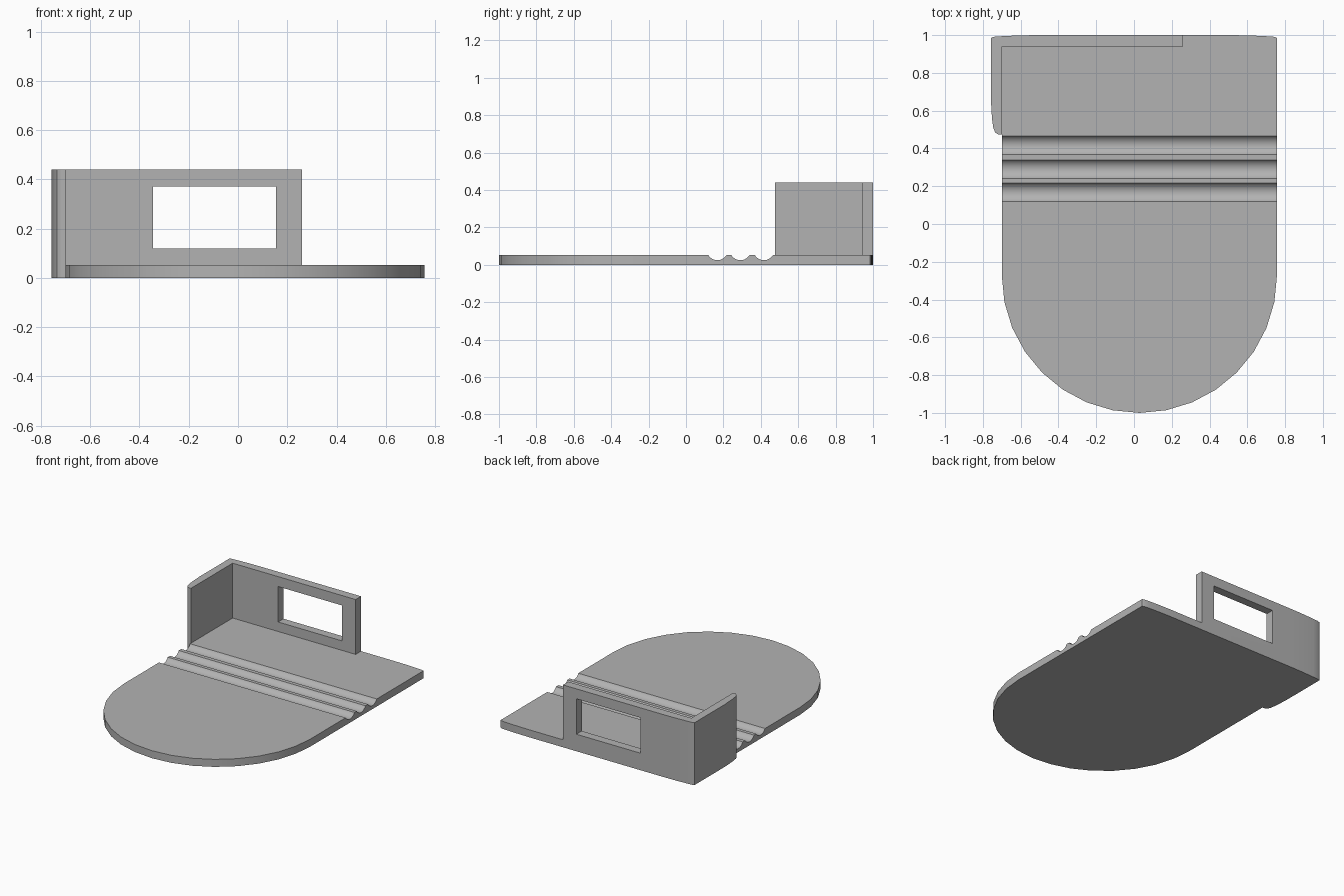
import bpy, bmesh, math

cube = bpy.data.objects.get("Cube")
if cube:
    bpy.data.objects.remove(cube)

grey = bpy.data.materials.new("plain grey")
grey.use_nodes = True
colour = (0.45, 0.45, 0.45, 1)
grey.diffuse_color = colour
grey.node_tree.nodes["Principled BSDF"].inputs["Base Color"].default_value = colour

LEFT, RIGHT, INNER = -0.757, 0.757, -0.70
THICK, HEIGHT = 0.053, 0.44


def prism(name, points, low, high, along_x=False):
    """Extrude a closed outline along z, or a y-z outline along x."""
    bm = bmesh.new()
    place = (lambda a, b, c: (c, a, b)) if along_x else (lambda a, b, c: (a, b, c))
    face = bm.faces.new([bm.verts.new(place(a, b, low)) for a, b in points])
    new = bmesh.ops.extrude_face_region(bm, geom=[face])["geom"]
    step = place(0, 0, high - low)
    bmesh.ops.translate(bm, vec=step, verts=[v for v in new if isinstance(v, bmesh.types.BMVert)])
    bmesh.ops.recalc_face_normals(bm, faces=bm.faces)
    mesh = bpy.data.meshes.new(name)
    bm.to_mesh(mesh)
    bm.free()
    mesh.materials.append(grey)
    obj = bpy.data.objects.new(name, mesh)
    bpy.context.collection.objects.link(obj)
    return obj


def combine(target, tool, operation):
    """Apply a boolean and discard the tool."""
    mod = target.modifiers.new(operation, "BOOLEAN")
    mod.operation, mod.solver, mod.object = operation, "EXACT", tool
    bpy.context.view_layer.objects.active = target
    bpy.ops.object.modifier_apply(modifier=mod.name)
    bpy.data.objects.remove(tool)


def rectangle(a0, a1, b0, b1):
    return [(a0, b0), (a1, b0), (a1, b1), (a0, b1)]


# Base plate: round front, gently eased back corner
centre, radius = (RIGHT + INNER) / 2, (RIGHT - INNER) / 2
front = [(centre - radius * math.cos(math.pi * i / 16),
          radius - 1 - radius * math.sin(math.pi * i / 16)) for i in range(17)]
corner = [(RIGHT, 0.985), (0.742, 0.991), (0.70, 0.994), (0.62, 0.998), (0.52, 1)]
plate = prism("base_plate", front + corner + [(0.1, 1), (0.1, 0.97), (INNER, 0.97)], 0, THICK)

# Three round grooves across the plate
for y in (0.168, 0.291, 0.4165):
    r = 0.057
    circle = [(y + r * math.cos(math.tau * i / 32), 0.082 + r * math.sin(math.tau * i / 32))
              for i in range(32)]
    combine(plate, prism("groove_cutter", circle, -1, 1, True), "DIFFERENCE")

# L-shaped wall with eased outer corners
back_corner = [(-x, y) for x, y in reversed(corner)]
side_end = [(LEFT, 0.65), (-0.752, 0.56), (-0.745, 0.51), (-0.735, 0.485), (-0.72, 0.475)]
inside = [(INNER, 0.475), (INNER, 0.94), (0.26, 0.94), (0.26, 1)]
wall = prism("corner_wall", back_corner + side_end + inside, 0, HEIGHT)

# Rectangular window through the back wall
window = prism("window_cutter", rectangle(-0.345, 0.155, 0.9, 1.1), 0.12, 0.37)
combine(wall, window, "DIFFERENCE")
combine(plate, wall, "UNION")
plate.name = "base_plate_with_corner_wall"

bpy.ops.object.select_all(action="DESELECT")
plate.select_set(True)
bpy.context.view_layer.objects.active = plate
bpy.ops.object.shade_smooth_by_angle(angle=math.radians(30))
